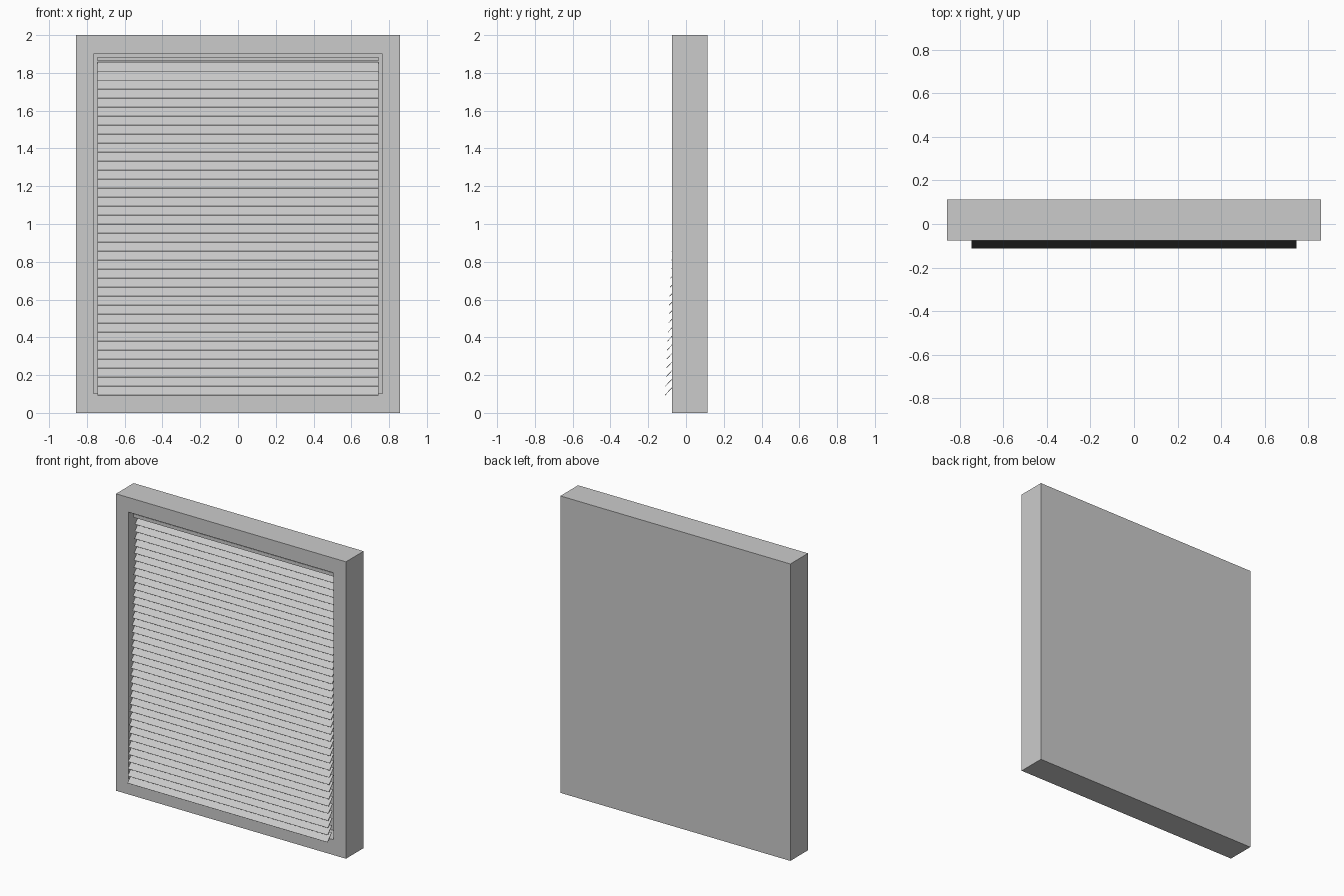
import bpy, bmesh, math
from mathutils import Vector

if "Cube" in bpy.data.objects:
    bpy.data.objects.remove(bpy.data.objects["Cube"])


def mesh_obj(name, bm):
    bmesh.ops.recalc_face_normals(bm, faces=bm.faces)
    me = bpy.data.meshes.new(name)
    bm.to_mesh(me)
    bm.free()
    ob = bpy.data.objects.new(name, me)
    bpy.context.collection.objects.link(ob)
    return ob


def add_bar(bm, profile, half_width):
    """Extrude a closed (y, z) profile along x."""
    ends = [[bm.verts.new((x, y, z)) for y, z in profile] for x in (-half_width, half_width)]
    n = len(profile)
    for ring in ends:
        bm.faces.new(ring)
    for i in range(n):
        j = (i + 1) % n
        bm.faces.new((ends[0][i], ends[0][j], ends[1][j], ends[1][i]))


# Outer casing with a recessed front opening
W, H, FRONT, BACK = 0.857, 2.0, -0.075, 0.113
OPEN_W, OPEN_LOW, OPEN_TOP, DEPTH = 0.765, 0.103, 1.901, 0.11
bm = bmesh.new()
add_bar(bm, [(FRONT, 0), (BACK, 0), (BACK, H), (FRONT, H)], W)
bm.normal_update()
front = min(bm.faces, key=lambda f: f.calc_center_median().y)
bmesh.ops.inset_individual(bm, faces=[front], thickness=0.08)
for v in front.verts:
    v.co.x = math.copysign(OPEN_W, v.co.x)
    v.co.z = OPEN_TOP if v.co.z > H / 2 else OPEN_LOW
hole = bmesh.ops.extrude_discrete_faces(bm, faces=[front])["faces"][0]
bmesh.ops.translate(bm, verts=hole.verts, vec=(0, DEPTH, 0))
mesh_obj("casing", bm)

# Head rail holding the blind
bm = bmesh.new()
add_bar(bm, [(-0.05, 1.862), (0.0, 1.862), (0.0, 1.885), (-0.05, 1.885)], 0.745)
mesh_obj("head_rail", bm)

# Slats, each sloping up to the back; the whole stack leans out at the bottom
COUNT, PITCH, LEAN = 37, 0.0476, 0.046
RISE, RUN, THICK = 0.049, 0.045, 0.003
bm = bmesh.new()
for i in range(COUNT):
    z = 0.095 + i * PITCH
    y = -0.112 + i * PITCH * LEAN
    a = Vector((y, z))
    b = Vector((y + RUN, z + RISE))
    off = Vector((RISE, -RUN)).normalized() * THICK
    add_bar(bm, [a, a + off, b + off, b], 0.745)
mesh_obj("slats", bm)
